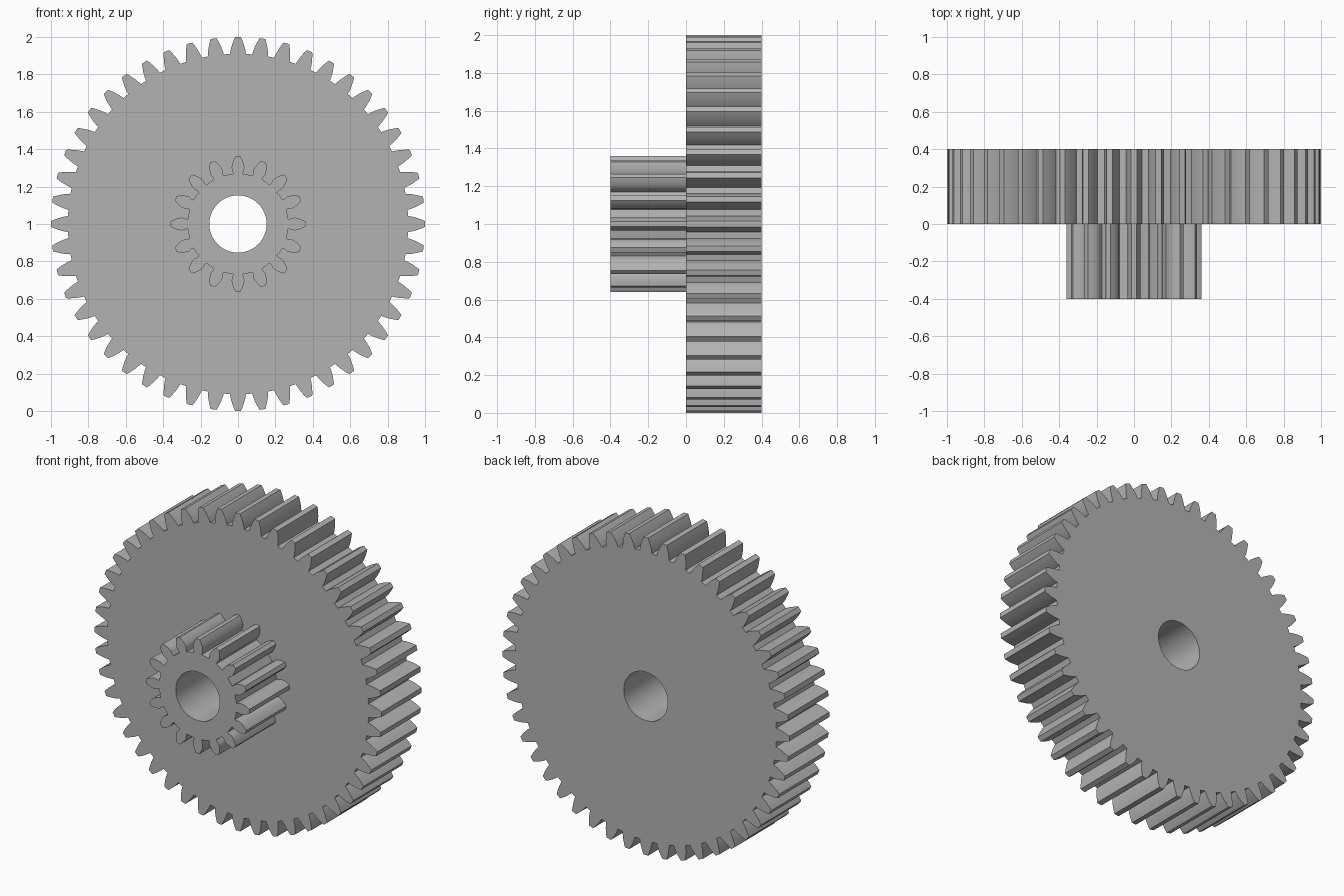
import bpy
import bmesh
from math import acos, cos, pi, radians, sin, tan

if "Cube" in bpy.data.objects:
    bpy.data.objects.remove(bpy.data.objects["Cube"])

MODULE = 0.04
PRESSURE = radians(20)
BORE = 0.153
CENTRE_Z = 1.0

grey = bpy.data.materials.new("grey metal")
grey.use_nodes = True
grey.diffuse_color = (0.45, 0.45, 0.45, 1)
grey.node_tree.nodes["Principled BSDF"].inputs["Base Color"].default_value = grey.diffuse_color


def involute(angle):
    return tan(angle) - angle


def tooth_flank(teeth, undercut):
    """Radius and half angle of one tooth side, from root to tip."""
    pitch = MODULE * teeth / 2
    base = pitch * cos(PRESSURE)
    root, tip = pitch - 1.25 * MODULE, pitch + MODULE
    start = max(root, base)
    half = pi / (2 * teeth) + involute(PRESSURE)
    flank = []
    if root < base:
        flank.append((root, half - undercut))
        flank.append(((root + base) / 2, half - undercut))
    for i in range(8):
        r = start + (tip - start) * i / 7
        flank.append((r, half - involute(acos(min(1, base / r)))))
    return flank


def gear(name, teeth, y_front, y_back, undercut=0.0):
    bm = bmesh.new()

    def ring(points):
        verts = [bm.verts.new((r * sin(a), y_front, CENTRE_Z + r * cos(a))) for r, a in points]
        return [bm.edges.new((v, verts[i - 1])) for i, v in enumerate(verts)]

    # Toothed outline and round bore
    flank = tooth_flank(teeth, undercut)
    tooth = [(r, -a) for r, a in flank] + [(r, a) for r, a in reversed(flank)]
    outline = [(r, a + 2 * pi * n / teeth) for n in range(teeth) for r, a in tooth]
    bore = [(BORE, 2 * pi * i / 96) for i in range(96)]
    edges = ring(outline) + ring(bore)
    bmesh.ops.triangle_fill(bm, edges=edges, use_beauty=True, normal=(0, -1, 0))

    # Give the outline its face width
    result = bmesh.ops.extrude_face_region(bm, geom=bm.faces[:], use_keep_orig=True)
    moved = [g for g in result["geom"] if isinstance(g, bmesh.types.BMVert)]
    bmesh.ops.translate(bm, verts=moved, vec=(0, y_back - y_front, 0))
    bmesh.ops.recalc_face_normals(bm, faces=bm.faces[:])

    mesh = bpy.data.meshes.new(name)
    bm.to_mesh(mesh)
    bm.free()
    mesh.materials.append(grey)
    obj = bpy.data.objects.new(name, mesh)
    bpy.context.collection.objects.link(obj)
    bpy.ops.object.select_all(action="DESELECT")
    obj.select_set(True)
    bpy.context.view_layer.objects.active = obj
    bpy.ops.object.shade_smooth_by_angle(angle=radians(25))


gear("large_gear", 48, 0.0, 0.4)
gear("small_pinion", 16, -0.4, 0.0, undercut=0.012)
